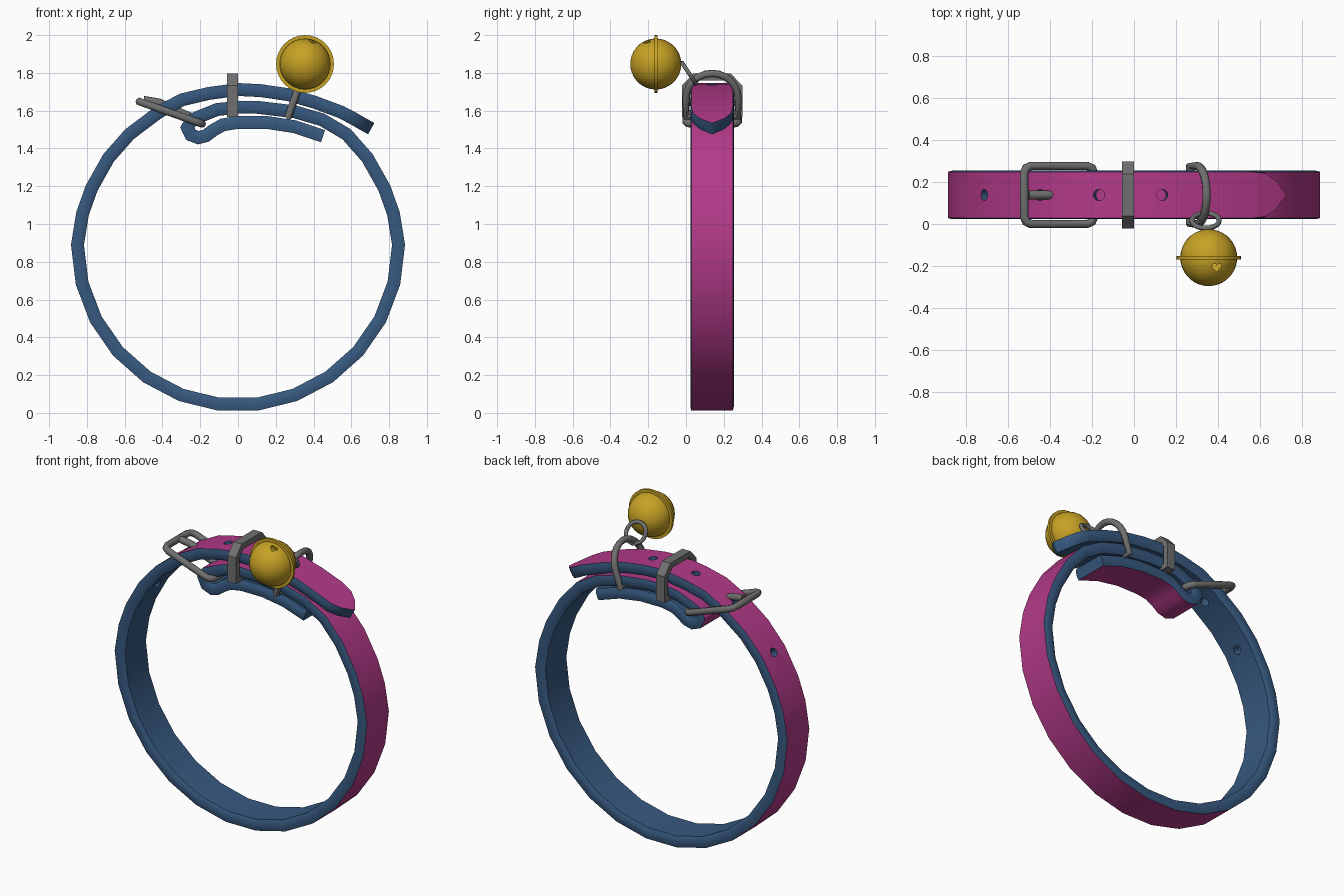
import bpy, bmesh, math
from mathutils import Vector, Matrix

if "Cube" in bpy.data.objects:
    bpy.data.objects.remove(bpy.data.objects["Cube"])


def material(name, rgb):
    m = bpy.data.materials.new(name)
    m.diffuse_color = (*rgb, 1)
    m.use_nodes = True
    m.node_tree.nodes["Principled BSDF"].inputs["Base Color"].default_value = m.diffuse_color
    return m


BLUE = material("blue lining", (0.038, 0.1, 0.215))
PINK = material("magenta leather", (0.45, 0.042, 0.25))
GREY = material("grey metal", (0.16, 0.16, 0.16))
GOLD = material("gold", (0.57, 0.36, 0.018))
YC = 0.138  # middle of the strap width


def select(ob):
    bpy.ops.object.select_all(action='DESELECT')
    ob.select_set(True)
    bpy.context.view_layer.objects.active = ob


def smooth(ob, angle=40):
    select(ob)
    bpy.ops.object.shade_smooth_by_angle(angle=math.radians(angle))


def finish(bm, name, mats):
    bmesh.ops.recalc_face_normals(bm, faces=bm.faces)
    me = bpy.data.meshes.new(name)
    bm.to_mesh(me)
    bm.free()
    for m in mats:
        me.materials.append(m)
    ob = bpy.data.objects.new(name, me)
    bpy.context.collection.objects.link(ob)
    return ob


def cut(ob, cutter):
    cutter.hide_render = True
    mod = ob.modifiers.new("cut", 'BOOLEAN')
    mod.operation, mod.solver, mod.object = 'DIFFERENCE', 'EXACT', cutter
    select(ob)
    bpy.ops.object.modifier_apply(modifier=mod.name)
    bpy.data.objects.remove(cutter)


def sweep(name, path, section, place, mats, closed=False, widths=None):
    """Sweep a (side, outward) section along a flat path; face 0 of the section gets the last material."""
    bm = bmesh.new()
    rows, n, k = [], len(path), len(section)
    for i, p in enumerate(path):
        p = Vector(p)
        a = Vector(path[(i - 1) % n]) if closed or i else p
        b = Vector(path[(i + 1) % n]) if closed or i < n - 1 else p
        d0 = (p - a).normalized() if a != p else (b - p).normalized()
        d1 = (b - p).normalized() if b != p else d0
        t = (d0 + d1).normalized()
        out = Vector((t.y, -t.x)) / max(t.dot(d1), 0.6)
        w = widths.get(i, 1) if widths else 1
        rows.append([bm.verts.new(place(p + out * v, u * w)) for u, v in section])
    for i in range(n if closed else n - 1):
        r, s = rows[i], rows[(i + 1) % n]
        for j in range(k):
            f = bm.faces.new((r[j], r[(j + 1) % k], s[(j + 1) % k], s[j]))
            f.material_index = len(mats) - 1 if j == 0 else 0
    if not closed:
        bm.faces.new(rows[0])
        bm.faces.new(rows[-1])
    return finish(bm, name, mats)


def wire(name, pts, radius, cyclic=True, mat=GREY):
    cu = bpy.data.curves.new(name, 'CURVE')
    cu.dimensions = '3D'
    cu.bevel_depth, cu.bevel_resolution, cu.use_fill_caps = radius, 2, True
    sp = cu.splines.new('POLY')
    sp.points.add(len(pts) - 1)
    for q, p in zip(sp.points, pts):
        q.co = (*p, 1)
    sp.use_cyclic_u = cyclic
    cu.materials.append(mat)
    ob = bpy.data.objects.new(name, cu)
    bpy.context.collection.objects.link(ob)
    select(ob)
    bpy.ops.object.convert(target='MESH')
    smooth(bpy.context.object, 50)


# Strap: pointed tip, over the top, round the ring, then folded round the buckle bar
R, ZC = 0.85, 0.89
over = [(.705, 1.505), (.66, 1.53), (.61, 1.559), (.545, 1.593), (.405, 1.645), (.265, 1.685),
        (.12, 1.706), (0, 1.712), (-.155, 1.691), (-.295, 1.658), (-.42, 1.592)]
side = [(.575, 1.475), (.685, 1.35), (.775, 1.19), (.823, 1.055)]
arc = [(R * math.cos(a), ZC + R * math.sin(a))
       for a in (math.pi * (1 + i / 13) for i in range(14))]
fold = [(.445, 1.552), (.3, 1.594), (.1, 1.618), (0, 1.618), (-.11, 1.606), (-.2, 1.57),
        (-.245, 1.55), (-.268, 1.51), (-.25, 1.472), (-.21, 1.457), (-.17, 1.467),
        (-.13, 1.497), (-.08, 1.525), (0, 1.538), (.15, 1.538), (.3, 1.515), (.45, 1.465)]
path = over + [(-x, z) for x, z in side] + arc + side[::-1] + fold
section = [(-.11, .034), (.11, .034), (.115, .015), (.115, -.015), (.104, -.034),
           (-.104, -.034), (-.115, -.015), (-.115, .015)]
strap = sweep("strap", path, section, lambda p, u: (p.x, YC + u, p.y), [BLUE, PINK],
              widths={0: .03, 1: .6, 2: .93})

# Punched holes along the strap
for x, z, nx in ((.13, 1.705, .12), (-.16, 1.69, -.18), (-.43, 1.585, -.6), (-.686, 1.349, -1.3)):
    rot = Vector((nx, 0, 1)).to_track_quat('Z', 'Y').to_matrix().to_4x4()
    bm = bmesh.new()
    bmesh.ops.create_cone(bm, cap_ends=True, segments=12, radius1=.027, radius2=.027, depth=.09,
                          matrix=Matrix.Translation((x, YC, z)) @ rot)
    cut(strap, finish(bm, "hole_cutter", []))
smooth(strap, 55)

# Buckle frame: tilted rounded rectangle, and its tongue
A, B = Vector((-.19, 0, 1.53)), Vector((-.522, 0, 1.648))
frame = []
for s, h, flip in ((0, -1, 0), (1, -1, 1), (1, 1, 0), (0, 1, 1)):
    corner = [(.0, .035), (.03, .01), (.1, 0)]
    for ds, dy in (corner[::-1] if not flip else corner):
        t = ds if s == 0 else 1 - ds
        p = A.lerp(B, t)
        p.y = YC + h * (.138 - dy)
        frame.append(p)
# order each corner so the outline runs continuously round the frame
mid = A.lerp(B, .5)
frame.sort(key=lambda p: math.atan2(p.y - YC, p.x - mid.x))
wire("buckle_frame", frame, .021)
wire("buckle_tongue", [(-.185, YC, 1.54), (-.33, YC, 1.6), (-.42, YC, 1.643), (-.5, YC, 1.656)],
     .022, False)

# Keeper loop: flat band round the upper strap
hw, c = .142, .05
loop = [(-hw, 1.585), (hw, 1.585), (hw, 1.775 - c), (hw - c, 1.778), (c - hw, 1.778), (-hw, 1.775 - c)]
keeper = sweep("keeper_loop", loop, [(-.029, .018), (.029, .018), (.029, -.018), (-.029, -.018)],
               lambda p, u: (-.029 + u, YC + p.x, p.y), [GREY], closed=True)
smooth(keeper, 30)

# D-ring: bar between the strap layers, arc above the strap
foot, peak = Vector((.267, 0, 1.568)), Vector((.345, 0, 1.797))
dring = []
for y, t in [(-.138, 0), (.138, 0)] + [(.138 * math.cos(a), .42 + .58 * math.sin(a))
                                       for a in (math.pi * i / 12 for i in range(13))]:
    p = foot.lerp(peak, t)
    p.y = YC + y
    dring.append(p)
wire("d_ring", dring, .02)

# Small link ring between D-ring and bell
wire("link_ring", [(.34 + .065 * math.cos(a), .016 - .036 * math.sin(a), 1.798 + .054 * math.sin(a))
                   for a in (math.tau * i / 20 for i in range(20))], .012)

# Bell: hollow ball with a heart-shaped opening, and a rim
center = Vector((.355, -.16, 1.847))
turn = Matrix.Translation(center) @ Matrix.Rotation(math.pi / 2, 4, 'X')
bm = bmesh.new()
bmesh.ops.create_uvsphere(bm, u_segments=32, v_segments=18, radius=.135, matrix=turn)
ball = finish(bm, "bell", [GOLD])
mod = ball.modifiers.new("shell", 'SOLIDIFY')
mod.thickness = .01
select(ball)
bpy.ops.object.modifier_apply(modifier=mod.name)
bm = bmesh.new()
verts = []
for i in range(18):
    a = math.tau * (i + .5) / 18
    hx = 16 * math.sin(a) ** 3
    hy = 13 * math.cos(a) - 5 * math.cos(2 * a) - 2 * math.cos(3 * a) - math.cos(4 * a)
    verts.append(bm.verts.new((.393 + hx * .0014, -.205 + hy * .0014, 1.9)))
ext = bmesh.ops.extrude_face_region(bm, geom=[bm.faces.new(verts)])
bmesh.ops.translate(bm, vec=(0, 0, .15), verts=[v for v in ext['geom'] if isinstance(v, bmesh.types.BMVert)])
cut(ball, finish(bm, "heart_cutter", []))
smooth(ball)

bm = bmesh.new()
bmesh.ops.create_cone(bm, cap_ends=True, segments=32, radius1=.153, radius2=.153, depth=.016, matrix=turn)
smooth(finish(bm, "bell_rim", [GOLD]))
